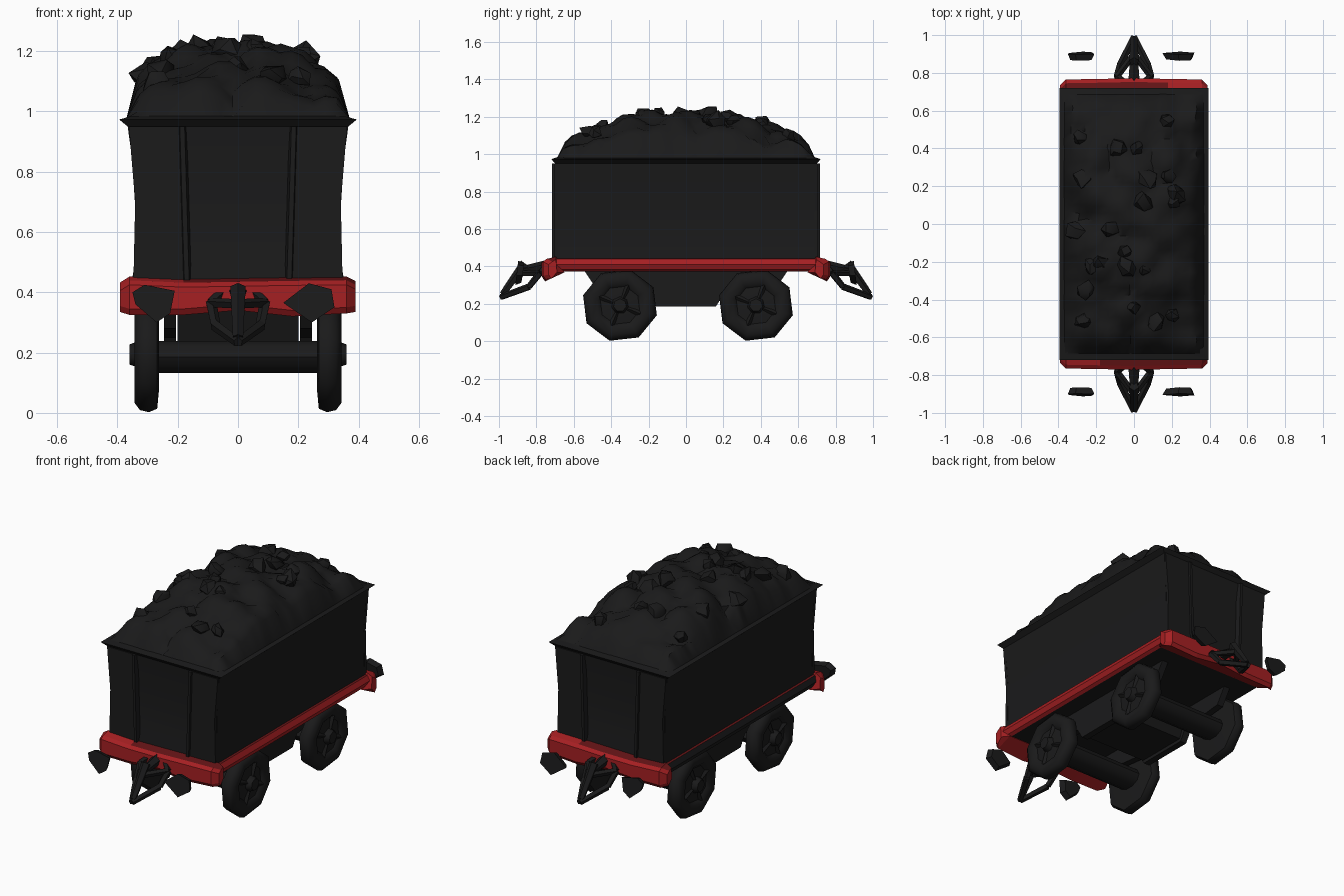
import bpy, bmesh, math, random
from mathutils import Vector, Matrix

if "Cube" in bpy.data.objects:
    bpy.data.objects.remove(bpy.data.objects["Cube"])

random.seed(5)


def material(name, rgb):
    m = bpy.data.materials.new(name)
    m.diffuse_color = (*rgb, 1)
    m.use_nodes = True
    m.node_tree.nodes["Principled BSDF"].inputs["Base Color"].default_value = m.diffuse_color
    return m


BLACK = material("charcoal black", (0.0105, 0.0105, 0.0108))
RED = material("frame red", (0.38, 0.014, 0.016))
DARK_RED = material("sooty dark red", (0.13, 0.007, 0.008))


def finish(name, bm, mats, smooth=None):
    bmesh.ops.recalc_face_normals(bm, faces=bm.faces)
    me = bpy.data.meshes.new(name)
    bm.to_mesh(me)
    bm.free()
    ob = bpy.data.objects.new(name, me)
    bpy.context.collection.objects.link(ob)
    for m in mats if isinstance(mats, list) else [mats]:
        me.materials.append(m)
    if smooth:
        bpy.ops.object.select_all(action='DESELECT')
        ob.select_set(True)
        bpy.context.view_layer.objects.active = ob
        bpy.ops.object.shade_smooth_by_angle(angle=math.radians(smooth))
    return ob


def add_rod(bm, a, b, r1, r2=None, sides=8):
    a, b = Vector(a), Vector(b)
    d = b - a
    mat = Matrix.Translation((a + b) / 2) @ d.to_track_quat('Z', 'Y').to_matrix().to_4x4()
    bmesh.ops.create_cone(bm, cap_ends=True, segments=sides, radius1=r1,
                          radius2=r1 if r2 is None else r2, depth=d.length, matrix=mat)


def add_prism(bm, outline, place, depth):
    """Extrude a 2D outline along a vector."""
    f = bm.faces.new([bm.verts.new(place(*p)) for p in outline])
    ext = bmesh.ops.extrude_face_region(bm, geom=[f])["geom"]
    bmesh.ops.translate(bm, verts=[v for v in ext if isinstance(v, bmesh.types.BMVert)], vec=depth)


def add_loft(bm, loops, caps=True):
    """Skin closed loops of points, capping both ends if asked."""
    rows = [[bm.verts.new(p) for p in loop] for loop in loops]
    n = len(rows[0])
    for a, b in zip(rows, rows[1:]):
        for i in range(n):
            bm.faces.new((a[i], a[(i + 1) % n], b[(i + 1) % n], b[i]))
    if caps:
        bm.faces.new(rows[0])
        bm.faces.new(rows[-1])


# wagon body: open shell flaring into a sharp rim
bm = bmesh.new()
rings = [(0.35, 0.70, 0.42), (0.35, 0.70, 0.45), (0.342, 0.688, 0.50), (0.342, 0.686, 0.70),
         (0.352, 0.69, 0.85), (0.366, 0.70, 0.95), (0.394, 0.72, 0.973), (0.35, 0.685, 0.985)]
add_loft(bm, [[(sx * x, sy * y, z) for sx, sy in ((-1, -1), (1, -1), (1, 1), (-1, 1))]
              for x, y, z in rings], caps=False)
finish("wagon_body", bm, BLACK, 25)

# raised corner panels with a beaded inner edge on both ends
bm = bmesh.new()
for s in (-1, 1):
    for sx in (-1, 1):
        add_prism(bm, [(0.165, 0.43), (0.347, 0.43), (0.341, 0.70), (0.362, 0.95), (0.185, 0.95)],
                  lambda x, z: (sx * x, s * 0.688, z), (0, s * 0.018, 0))
        add_prism(bm, [(0.155, 0.69), (0.185, 0.69), (0.178, 0.716), (0.162, 0.716)],
                  lambda x, y: (sx * x, s * y, 0.44), (sx * 0.015, 0, 0.51))
finish("end_panels", bm, BLACK)

# side rails: red on the right, sooty with a thin red edge on the left
rail = [(0.345, 0.372), (0.364, 0.382), (0.376, 0.41), (0.362, 0.44), (0.34, 0.445)]
for s, name in ((1, "right_rail"), (-1, "left_rail")):
    bm = bmesh.new()
    add_prism(bm, rail, lambda x, z: (s * x, -0.715, z), (0, 1.43, 0))
    bm.normal_update()
    for f in bm.faces:
        if f.calc_center_median().z > 0.441:
            f.material_index = 1
    finish(name, bm, [RED if s > 0 else BLACK, DARK_RED])

# buffer beams with sloping undersides and tapered ends
for s, end in ((-1, "front"), (1, "back")):
    bm = bmesh.new()
    sections = [(-0.392, 0.335, 0.42, 0.735), (-0.36, 0.325, 0.44, 0.765), (-0.18, 0.325, 0.432, 0.768),
                (0.0, 0.34, 0.435, 0.772), (0.18, 0.32, 0.438, 0.768), (0.36, 0.33, 0.44, 0.765),
                (0.39, 0.335, 0.425, 0.735)]
    add_loft(bm, [[(x, s * (0.65 if abs(x) < 0.37 else 0.69), 0.368), (x, s * (y - 0.015), zb),
                   (x, s * y, zb + 0.02), (x, s * y, zt - 0.015), (x, s * (y - 0.02), zt),
                   (x, s * 0.695, zt + 0.012)] for x, zb, zt, y in sections])
    bm.normal_update()
    for f in bm.faces:
        c = f.calc_center_median()
        # soot gathers on the ledge, at the middle and near one corner
        if c.z > 0.435 and (abs(c.x) < 0.2 or c.x * s < -0.2):
            f.material_index = 1
    finish(f"{end}_buffer_beam", bm, [RED, DARK_RED])

# underside floor
bm = bmesh.new()
add_prism(bm, [(-0.345, -0.69), (0.345, -0.69), (0.345, 0.69), (-0.345, 0.69)],
          lambda x, y: (x, y, 0.372), (0, 0, 0.01))
finish("floor", bm, BLACK)

# chassis: tapered central box with side frames
bm = bmesh.new()
add_prism(bm, [(-0.22, 0.372), (-0.16, 0.20), (0.16, 0.20), (0.22, 0.372)],
          lambda y, z: (-0.2, y, z), (0.4, 0, 0))
for s in (-1, 1):
    add_prism(bm, [(-0.54, 0.372), (-0.48, 0.28), (-0.20, 0.25), (-0.16, 0.185), (0.16, 0.185),
                   (0.20, 0.25), (0.48, 0.28), (0.54, 0.372)],
              lambda y, z: (s * 0.205, y, z), (s * 0.04, 0, 0))
finish("chassis", bm, BLACK)

# eight-sided wheels with shallow dished faces
for wy in (-0.353, 0.374):
    end = "front" if wy < 0 else "back"
    for s, side in ((-1, "left"), (1, "right")):
        bm = bmesh.new()
        c = Vector((0, wy, 0.192))
        rows = [(0.262, 0.12), (0.268, 0.185), (0.295, 0.197), (0.325, 0.190),
                (0.343, 0.165), (0.340, 0.125), (0.322, 0.105), (0.328, 0.055)]
        n = 8
        add_loft(bm, [[c + Vector((s * x, 1.04 * r * math.sin(math.tau * (i + .35) / n),
                                   r * math.cos(math.tau * (i + .35) / n))) for i in range(n)]
                      for x, r in rows])
        add_rod(bm, c + Vector((s * 0.32, 0, 0)), c + Vector((s * 0.36, 0, 0)), 0.05, 0.035, 7)
        for k in range(4):
            d = Vector((0, math.sin(k * math.pi / 2 + .4), math.cos(k * math.pi / 2 + .4)))
            p = c + Vector((s * 0.324, 0, 0))
            add_rod(bm, p + d * 0.03, p + d * 0.135, 0.014, sides=4)
        finish(f"{end}_{side}_wheel", bm, BLACK, 50)
    # thick oval axle casing
    bm = bmesh.new()
    add_loft(bm, [[(x, wy + 0.085 * math.cos(math.tau * i / 10),
                    0.186 + 0.056 * math.sin(math.tau * i / 10)) for i in range(10)]
                  for x in (-0.265, 0.265)], caps=False)
    finish(f"{end}_axle", bm, BLACK, 45)

for s, end in ((-1, "front"), (1, "back")):
    # angular buffer plates
    left = [(-0.35, 0.40), (-0.31, 0.425), (-0.21, 0.405), (-0.225, 0.33), (-0.27, 0.30), (-0.34, 0.36)]
    right = [(0.15, 0.365), (0.235, 0.43), (0.31, 0.41), (0.32, 0.35), (0.245, 0.30)]
    for name, shape in (("left", left), ("right", right)):
        bm = bmesh.new()
        mx = sum(p[0] for p in shape) / len(shape)
        outer, inner = [], []
        for x, z in shape:
            lean = 0.12 * (z - 0.365)
            outer.append((x, s * (0.905 - lean), z))
            inner.append((mx + (x - mx) * 0.8, s * (0.872 - lean), 0.365 + (z - 0.365) * 0.8))
        add_loft(bm, [inner, outer])
        finish(f"{end}_{name}_buffer", bm, BLACK)
    # triangular coupling link with rounded side loops and a hook
    bm = bmesh.new()
    tip = (0, s * 0.99, 0.235)
    for sx in (-1, 1):
        path = [(sx * 0.05, s * 0.75, 0.40), (sx * 0.09, s * 0.78, 0.365),
                (sx * 0.075, s * 0.84, 0.29), tip]
        for a, b in zip(path, path[1:]):
            add_rod(bm, a, b, 0.019, 0.017, 5)
        add_rod(bm, path[1], (0, s * 0.90, 0.36), 0.017, sides=5)
    add_rod(bm, (0, s * 0.75, 0.40), (0, s * 0.87, 0.38), 0.032, 0.022, 5)
    add_rod(bm, (0, s * 0.86, 0.415), (0, s * 0.98, 0.25), 0.027, 0.018, 5)
    finish(f"{end}_coupling", bm, BLACK)


# coal heap height above the rim
def heap(x, y):
    u, v = min(1, abs(x) / 0.405), min(1, abs(y) / 0.735)
    return 0.98 + 0.225 * (1 - u ** 3) * (1 - v ** 2.3)


# coal heap: one rugged surface made of merged round lumps
seeds = []
for i in range(6):
    for j in range(11):
        seeds.append((Vector(((i - 2.5) * 0.125 + random.uniform(-0.04, 0.04),
                              (j - 5) * 0.122 + random.uniform(-0.04, 0.04))),
                      random.uniform(0.0, 0.05), random.uniform(-0.35, 0.35), random.uniform(-0.35, 0.35)))
bm = bmesh.new()
bmesh.ops.create_grid(bm, x_segments=19, y_segments=35, size=1)
for v in bm.verts:
    edge = max(abs(v.co.x), abs(v.co.y)) > 0.99
    p = Vector((v.co.x * 0.37, v.co.y * 0.69))
    if not edge:
        p += Vector((random.uniform(-0.008, 0.008), random.uniform(-0.008, 0.008)))
    lump = max(h + tx * (p - q).x + ty * (p - q).y - 6 * (p - q).length_squared
               for q, h, tx, ty in seeds)
    v.co = (p.x, p.y, 0.978 if edge else min(1.25, max(0.985, heap(p.x, p.y) + lump)))
finish("coal_heap", bm, BLACK, 50)

# sharp loose chips poking out of the heap
bm = bmesh.new()
for k in range(22):
    x = random.uniform(-0.31, 0.31)
    y = random.uniform(-0.6, 0.6)
    r = random.uniform(0.035, 0.055)
    rot = Matrix.Rotation(random.uniform(0, 6.28), 4, Vector((random.random(), random.random(), 0.6)))
    chip = bmesh.ops.create_icosphere(bm, subdivisions=1, radius=r,
                                      matrix=Matrix.Translation((x, y, heap(x, y) + 0.01)) @ rot)["verts"]
    for v in chip:
        v.co += Vector([random.uniform(-0.25, 0.25) * r for _ in range(3)])
        v.co.z = min(1.255, v.co.z)
finish("coal_chips", bm, BLACK, 40)
